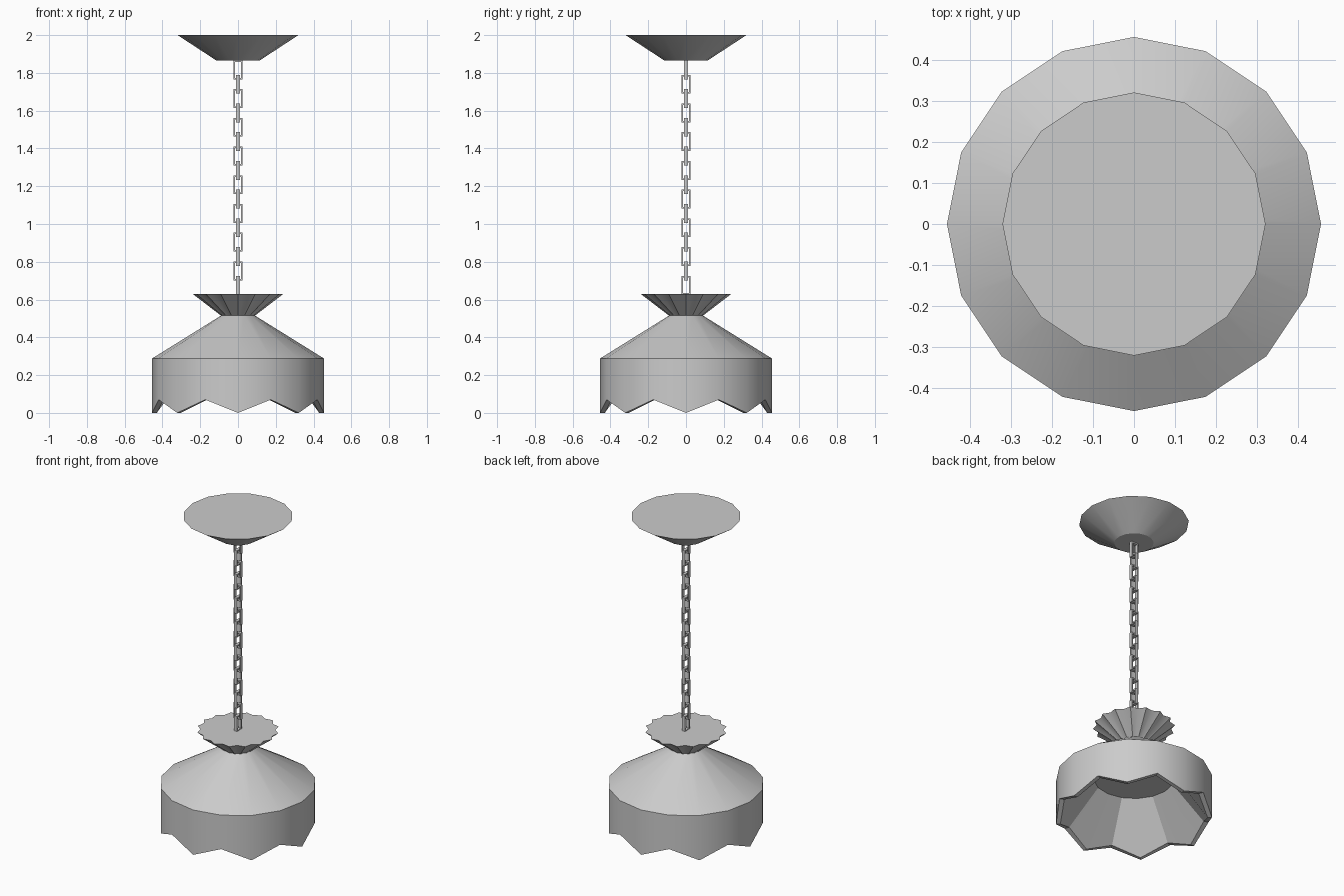
import bpy
import bmesh
from math import cos, sin, tau, radians

cube = bpy.data.objects.get("Cube")
if cube:
    bpy.data.objects.remove(cube, do_unlink=True)

grey = bpy.data.materials.new("plain grey")
grey.use_nodes = True
colour = (0.6, 0.6, 0.6, 1)
grey.diffuse_color = colour
grey.node_tree.nodes["Principled BSDF"].inputs["Base Color"].default_value = colour


def finish(name, bm, smooth=True):
    bmesh.ops.recalc_face_normals(bm, faces=bm.faces)
    mesh = bpy.data.meshes.new(name)
    bm.to_mesh(mesh)
    bm.free()
    mesh.materials.append(grey)
    obj = bpy.data.objects.new(name, mesh)
    bpy.context.collection.objects.link(obj)
    if smooth:
        bpy.ops.object.select_all(action='DESELECT')
        obj.select_set(True)
        bpy.context.view_layer.objects.active = obj
        bpy.ops.object.shade_smooth_by_angle(angle=radians(30))
    return obj


def lathe(name, profile, sides=16):
    """Spin (even radius, odd radius, even z, odd z) rings and cap both ends."""
    bm = bmesh.new()
    rings = []
    for r_even, r_odd, z_even, z_odd in profile:
        ring = []
        for i in range(sides):
            r, z = (r_odd, z_odd) if i % 2 else (r_even, z_even)
            a = tau * i / sides
            ring.append(bm.verts.new((r * cos(a), r * sin(a), z)))
        rings.append(ring)
    for low, high in zip(rings, rings[1:]):
        for i in range(sides):
            j = (i + 1) % sides
            bm.faces.new((low[i], low[j], high[j], high[i]))
    bm.faces.new(rings[0])
    bm.faces.new(rings[-1])
    return finish(name, bm)


# Ceiling canopy
lathe("ceiling_canopy", [(0.115, 0.115, 1.866, 1.866), (0.32, 0.32, 2, 2)])

# Shade: inner ceiling, inner slope, pointed rim, outer wall and sloping roof
lathe("lamp_shade", [
    (0.235, 0.235, 0.285, 0.285),
    (0.43, 0.425, 0, 0.07),
    (0.455, 0.455, 0, 0.07),
    (0.455, 0.455, 0.288, 0.288),
    (0.09, 0.09, 0.515, 0.515),
])

# Fluted cup above the shade
lathe("fluted_cup", [(0.09, 0.082, 0.515, 0.515), (0.24, 0.218, 0.63, 0.63)], 32)

# Chain of rectangular links, each turned a quarter from the last
LENGTH, WIDTH, BAR, DEPTH = 0.1, 0.05, 0.008, 0.02
for n in range(16):
    bm = bmesh.new()
    loops = []
    for inset in (0, BAR):
        w, h = WIDTH / 2 - inset, LENGTH / 2 - inset
        for d in (-DEPTH / 2, DEPTH / 2):
            loops.append([bm.verts.new((x, d, z))
                          for x, z in ((-w, -h), (w, -h), (w, h), (-w, h))])
    out_front, out_back, in_front, in_back = loops
    for a, b in ((out_front, out_back), (out_back, in_back),
                 (in_back, in_front), (in_front, out_front)):
        for i in range(4):
            j = (i + 1) % 4
            bm.faces.new((a[i], a[j], b[j], b[i]))
    link = finish(f"chain_link_{n + 1}", bm, smooth=False)
    link.location.z = 1.816 - 0.076 * n
    link.rotation_euler.z = tau / 4 * (n % 2)
